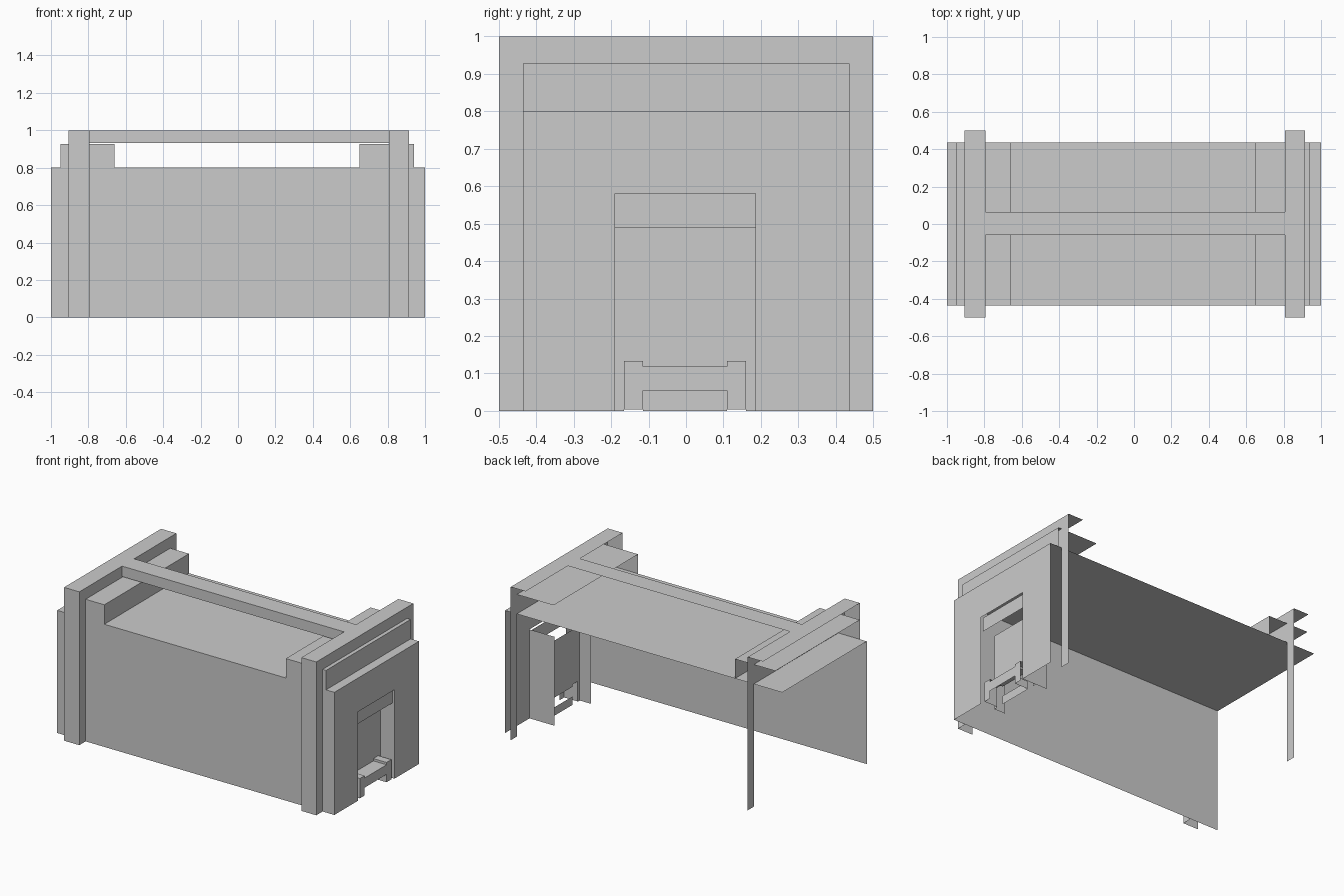
import bpy

if "Cube" in bpy.data.objects:
    bpy.data.objects.remove(bpy.data.objects["Cube"])

# The model is an open shell: only right (+x), front (-y) and top (+z) faces exist.


def shell(name, boxes):
    """Each box: (x0, x1, y0, y1, z0, z1, sides) with sides picked from 'xyz'."""
    verts, faces = [], []
    for x0, x1, y0, y1, z0, z1, sides in boxes:
        quads = {
            'x': [(x1, y0, z0), (x1, y1, z0), (x1, y1, z1), (x1, y0, z1)],
            'y': [(x0, y0, z0), (x1, y0, z0), (x1, y0, z1), (x0, y0, z1)],
            'z': [(x0, y0, z1), (x1, y0, z1), (x1, y1, z1), (x0, y1, z1)],
        }
        for s in sides:
            faces.append(range(len(verts), len(verts) + 4))
            verts += quads[s]
    mesh = bpy.data.meshes.new(name)
    mesh.from_pydata(verts, [], [tuple(f) for f in faces])
    mesh.update()
    obj = bpy.data.objects.new(name, mesh)
    bpy.context.collection.objects.link(obj)
    return obj


Y0, Y1 = -0.435, 0.437      # body depth
D0, D1 = -0.19, 0.185       # doorway sides
ROOF, DOOR_TOP, LINTEL = 0.8, 0.58, 0.49

# Main body: front wall and flat roof
shell("body", [(-1, 1, Y0, Y1, 0, ROOF, 'yz')])

# End wall around the doorway, with the far jamb
shell("end_wall", [
    (0.82, 1, Y0, D0, 0, ROOF, 'x'),
    (0.82, 1, D1, Y1, 0, ROOF, 'x'),
    (0.82, 1, D0, D1, DOOR_TOP, ROOF, 'x'),
    (0.82, 1, D1, Y1, 0, DOOR_TOP, 'y'),
])
shell("lintel", [(0.95, 0.985, D0, D1, LINTEL, DOOR_TOP, 'x')])

# Raised roof blocks and the tall frames wrapped around both ends
for side, bx0, bx1, fx0, fx1 in (("left", -0.95, -0.66, -0.905, -0.795),
                                 ("right", 0.65, 0.94, 0.807, 0.915)):
    shell(side + "_roof_block", [(bx0, bx1, Y0, Y1, ROOF, 0.927, 'xyz')])
    shell(side + "_frame", [
        (fx0, fx1, -0.5, Y0, 0, 1, 'xyz'),
        (fx0, fx1, Y1, 0.5, 0, 1, 'xz'),
        (fx0, fx1, Y0, Y1, ROOF, 1, 'xz'),
    ])

# Rail joining the two frames
shell("top_rail", [(-0.795, 0.807, -0.06, 0.065, 0.932, 1, 'yz')])

# Recessed door, left open behind the step
P = (-0.165, -0.115, 0.11, 0.16)    # step post edges
shell("door", [
    (0.82, 0.9, D0, D1, 0, LINTEL, 'y'),
    (0.82, 0.9, D0, D1, 0.133, LINTEL, 'x'),
    (0.82, 0.9, D0, P[0], 0, 0.133, 'x'),
    (0.82, 0.9, P[3], D1, 0, 0.133, 'x'),
    (0.82, 0.9, P[1], P[2], 0, 0.055, 'x'),
    (0.82, 0.9, P[1], P[2], 0.118, 0.133, 'x'),
])

# Step in the doorway: two posts and a cross bar
shell("step", [
    (0.9, 0.995, P[0], P[1], 0.004, 0.133, 'xyz'),
    (0.9, 0.995, P[2], P[3], 0.004, 0.055, 'y'),
    (0.9, 0.995, P[2], P[3], 0.118, 0.133, 'y'),
    (0.9, 0.995, P[2], P[3], 0.004, 0.133, 'xz'),
    (0.9, 0.995, P[1], P[2], 0.055, 0.118, 'xz'),
])
